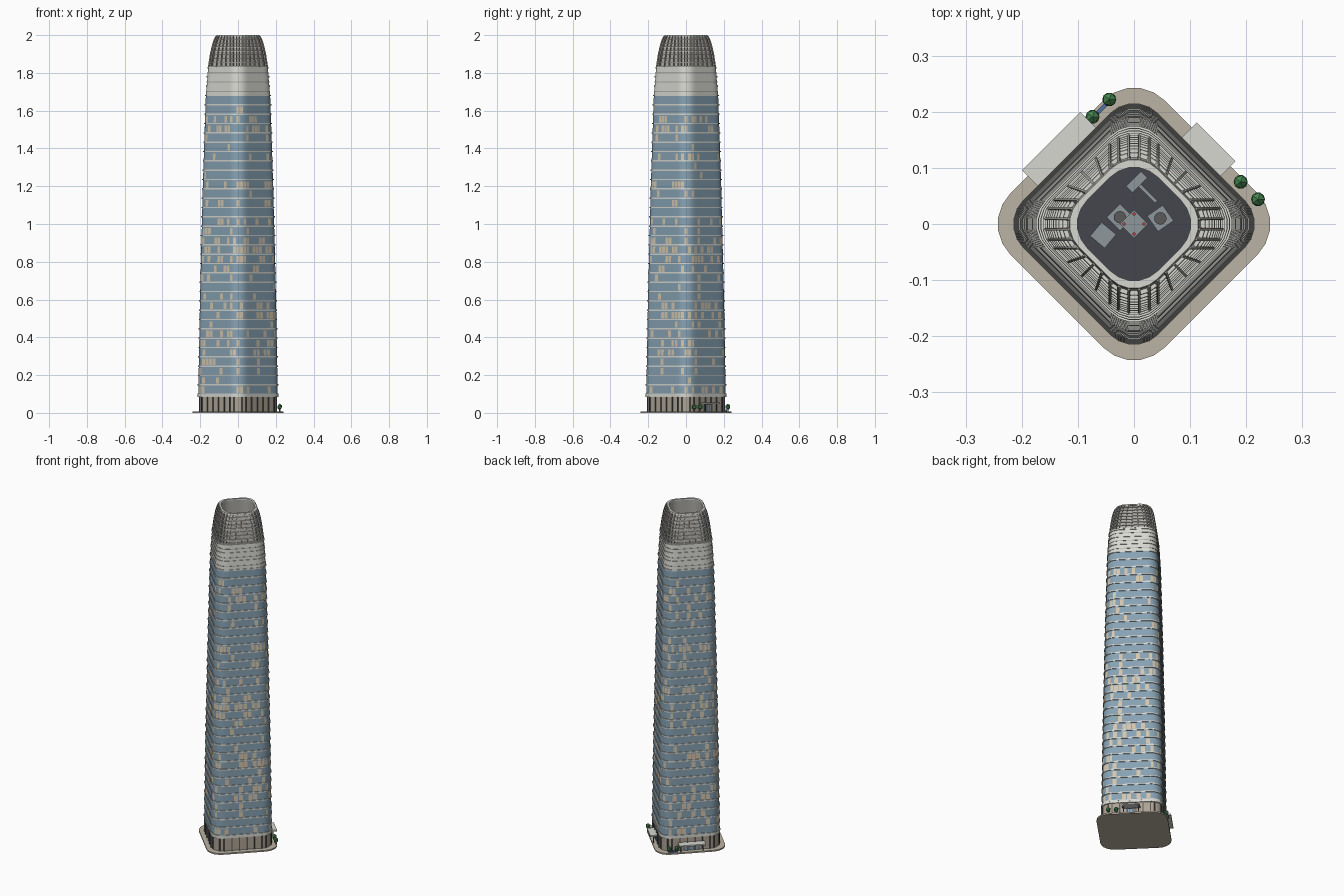
import bpy, bmesh, random
from math import sin, cos, radians, pi
from mathutils import Vector, Matrix

if "Cube" in bpy.data.objects:
    bpy.data.objects.remove(bpy.data.objects["Cube"])

random.seed(7)

def mat(name, r, g, b):
    m = bpy.data.materials.new(name)
    m.diffuse_color = (r, g, b, 1)
    m.use_nodes = True
    m.node_tree.nodes["Principled BSDF"].inputs["Base Color"].default_value = m.diffuse_color
    return m

GLASS = mat("blue_glass", .24, .36, .45)
LIT = mat("warm_window", .66, .57, .43)
WHITE = mat("pale_metal", .68, .68, .64)
GREY = mat("crown_grey", .42, .41, .38)
STONE = mat("stone", .50, .45, .37)
LOBBY = mat("lobby_panel", .42, .37, .30)
DARK = mat("dark_frame", .10, .10, .10)
ROOF = mat("roof_deck", .06, .06, .075)
STEEL = mat("steel", .27, .31, .33)
RED = mat("red_lamp", .6, .05, .05)
GREEN = mat("leaf", .06, .24, .08)
BLUE = mat("bench_blue", .08, .16, .35)

# tower half-diagonal by height
PROFILE = [(0, .211), (.1, .211), (.6, .202), (1.2, .187), (1.68, .171), (1.83, .158),
           (1.9, .147), (1.95, .136), (1.98, .126), (2.0, .115)]

def extent(z):
    for (z0, e0), (z1, e1) in zip(PROFILE, PROFILE[1:]):
        if z <= z1:
            return e0 + (e1 - e0) * (z - z0) / (z1 - z0)
    return PROFILE[-1][1]

# rounded diamond outline: list of (point, outward normal)
def outline(e, z, r=.06, m=8, k=5):
    pts = []
    for q in range(4):
        c = Vector((cos(q * pi / 2), sin(q * pi / 2), 0)) * (e - r)
        for i in range(k + 1):
            a = q * pi / 2 - pi / 4 + pi / 2 * i / k
            n = Vector((cos(a), sin(a), 0))
            pts.append((c + n * r + Vector((0, 0, z)), n))
        d = Vector((cos((q + 1) * pi / 2), sin((q + 1) * pi / 2), 0)) * (e - r)
        for i in range(1, m):
            pts.append((pts[(k + m) * q + k][0] + (d - c) * i / m, n))
    return pts

def make(name, verts, faces, material, smooth=True):
    me = bpy.data.meshes.new(name)
    me.from_pydata(verts, [], faces)
    me.materials.append(material)
    ob = bpy.data.objects.new(name, me)
    bpy.context.collection.objects.link(ob)
    if smooth:
        bpy.ops.object.select_all(action='DESELECT')
        ob.select_set(True)
        bpy.context.view_layer.objects.active = ob
        bpy.ops.object.shade_smooth_by_angle(angle=radians(25))
    return ob

# skin a list of (extent, z) sections; closed joins last to first, caps fills both ends
def loft(name, sections, material, closed=False, caps=False, r=.06):
    rings = [[p for p, n in outline(e, z, r)] for e, z in sections]
    N = len(rings[0])
    faces = []
    for s in range(len(rings) - (0 if closed else 1)):
        a, b = s * N, (s + 1) % len(rings) * N
        faces += [(a + i, a + (i + 1) % N, b + (i + 1) % N, b + i) for i in range(N)]
    if caps:
        faces += [tuple(reversed(range(N))), tuple(range((len(rings) - 1) * N, len(rings) * N))]
    return make(name, sum(rings, []), faces, material)

def band(name, z, h, out, material, depth=.012):
    e0, e1 = extent(z) + out, extent(z + h) + out
    return loft(name, [(e0 - depth, z), (e0, z), (e1, z + h), (e1 - depth, z + h)], material, closed=True)

# box placed d along a heading and s sideways, resting at z
def box(name, ang, d, s, z, size, material, turn=0):
    R = Matrix.Rotation(radians(ang), 4, 'Z')
    M = R @ Matrix.Translation((d, s, z + size[2] / 2)) @ Matrix.Rotation(radians(turn), 4, 'Z')
    vs = [M @ Vector((x * size[0] / 2, y * size[1] / 2, w * size[2] / 2))
          for w in (-1, 1) for x, y in ((-1, -1), (1, -1), (1, 1), (-1, 1))]
    fs = [(3, 2, 1, 0), (4, 5, 6, 7)] + [(i, (i + 1) % 4, (i + 1) % 4 + 4, i + 4) for i in range(4)]
    return make(name, vs, fs, material, False)

def cylinder(name, x, y, z, rad, h, material, n=12):
    vs = [(x + rad * cos(2 * pi * i / n), y + rad * sin(2 * pi * i / n), w) for w in (z, z + h) for i in range(n)]
    fs = [tuple(reversed(range(n))), tuple(range(n, 2 * n))]
    fs += [(i, (i + 1) % n, (i + 1) % n + n, i + n) for i in range(n)]
    return make(name, vs, fs, material)

# base slab and lobby
loft("base_slab", [(.243, 0), (.243, .008)], STONE, caps=True, r=.077)
loft("lobby_wall", [(.208, .008), (.208, .092)], LOBBY, caps=True)
band("lobby_cap", .084, .016, .004, WHITE)
for face in (45, 135, 225, 315):
    for s in (-.105, -.063, -.021, .021, .063, .105):
        box("lobby_column", face, .166, s, .008, (.008, .006, .077), DARK)
for q in range(4):
    for da in (-22, 22):
        a = radians(q * 90 + da)
        c = Vector((cos(q * pi / 2), sin(q * pi / 2))) * .148
        cylinder("corner_column", c.x + .06 * cos(a), c.y + .06 * sin(a), .008, .004, .077, DARK, 8)

# glass shaft, plant-floor shaft
loft("glass_shaft", [(extent(z), z) for z in (.09, .35, .6, .9, 1.2, 1.45, 1.68)], GLASS, caps=True)
loft("plant_shaft", [(extent(z), z) for z in (1.68, 1.73, 1.78, 1.83)], WHITE, caps=True)

# floor ledges and scattered lit windows
PITCH = .0494
verts, faces = [], []
for f in range(33):
    z = .096 + f * PITCH
    band("floor_ledge", z, .007, .0045, WHITE)
    if f > 30:
        continue
    lo, hi = outline(extent(z + .009) + .0008, z + .009), outline(extent(z + .043) + .0008, z + .043)
    share = random.choice((.06, .15, .25, .34))
    for i in range(len(lo)):
        if random.random() < share:
            j = (i + 1) % len(lo)
            b = len(verts)
            verts += [lo[i][0].lerp(lo[j][0], .08), lo[i][0].lerp(lo[j][0], .92),
                      hi[i][0].lerp(hi[j][0], .92), hi[i][0].lerp(hi[j][0], .08)]
            faces.append((b, b + 1, b + 2, b + 3))
make("lit_windows", verts, faces, LIT, False)
for z in (1.727, 1.775, 1.822):
    band("plant_ledge", z, .008, .0045, WHITE)
for z in (1.70, 1.75, 1.80):
    band("plant_louver", z, .004, .002, GREY)

# hollow crown: inner shell, horizontal rings, vertical fins
zs = [1.83, 1.865, 1.9, 1.925, 1.95, 1.98, 1.996]
loft("crown_shell", [(extent(z) - .007, z) for z in zs] + [(.102, 1.996), (.102, 1.83)], GREY, closed=True)
for i in range(8):
    band("crown_ring", 1.832 + i * .0205, .004, .001, WHITE, .009)
loft("crown_rim", [(.101, 1.992), (.117, 1.992), (.115, 2.0), (.101, 2.0)], WHITE, closed=True)
verts, faces = [], []
levels = [outline(extent(z), z, m=4) for z in zs]
for i in range(len(levels[0])):
    b = len(verts)
    for ring in levels:
        p, n = ring[i]
        t = Vector((-n.y, n.x, 0)) * .002
        verts += [p - n * .009 - t, p + n * .002 - t, p + n * .002 + t, p - n * .009 + t]
    for s in range(len(zs) - 1):
        faces += [(b + 4 * s + k, b + 4 * s + (k + 1) % 4, b + 4 * s + 4 + (k + 1) % 4, b + 4 * s + 4 + k)
                  for k in range(4)]
    faces.append(tuple(range(len(verts) - 4, len(verts))))
make("crown_fins", verts, faces, GREY, False)

# roof deck and equipment
loft("roof_deck", [(.102, 1.83), (.102, 1.84)], ROOF, caps=True)
box("centre_platform", 0, 0, 0, 1.84, (.036, .036, .045), STEEL, 45)
for x, y in ((.018, 0), (-.018, 0), (0, .018), (0, -.018)):
    cylinder("warning_lamp", x, y, 1.885, .003, .006, RED, 8)
for x, y in ((-.025, .012), (.047, .01)):
    box("fan_unit", 0, x, y, 1.84, (.034, .034, .025), STEEL, 35 if x > 0 else 45)
    cylinder("fan_drum", x, y, 1.865, .011, .006, DARK, 16)
box("plant_box", 0, -.055, -.02, 1.84, (.032, .034, .03), STEEL, 50)
box("lift_box", 0, .005, .075, 1.84, (.038, .016, .03), STEEL, 45)
box("roof_pipe", 0, .022, .057, 1.845, (.05, .006, .008), STEEL, -45)

# entrances: canopy, doors and posts on the two rear faces
for face, w, outer in ((135, .147, .209), (45, .098, .207)):
    box("entrance_canopy", face, (outer + .16) / 2, 0, .048, (outer - .16, w, .008), WHITE)
    box("entrance_frame", face, .163, 0, .008, (.01, w * .6, .038), DARK)
    for s in (-.25, 0, .25):
        box("door_leaf", face, .168, s * w * .75, .008, (.002, w * .15, .033), GLASS)
    for s in (-1, 1):
        box("canopy_post", face, outer - .02, s * w * .42, .008, (.004, .004, .04), DARK)

# planted trees and bench
for x, y in ((-.074, .191), (-.044, .222), (.19, .075), (.221, .044)):
    cylinder("tree_trunk", x, y, .004, .003, .02, DARK, 6)
    bm = bmesh.new()
    bmesh.ops.create_icosphere(bm, subdivisions=1, radius=1,
                               matrix=Matrix.Translation((x, y, .032)) @ Matrix.Diagonal((.014, .014, .017, 1)))
    me = bpy.data.meshes.new("tree_crown")
    bm.to_mesh(me)
    bm.free()
    me.materials.append(GREEN)
    bpy.context.collection.objects.link(bpy.data.objects.new("tree_crown", me))
box("bench", 0, -.058, .205, .008, (.03, .007, .01), BLUE, 45)
